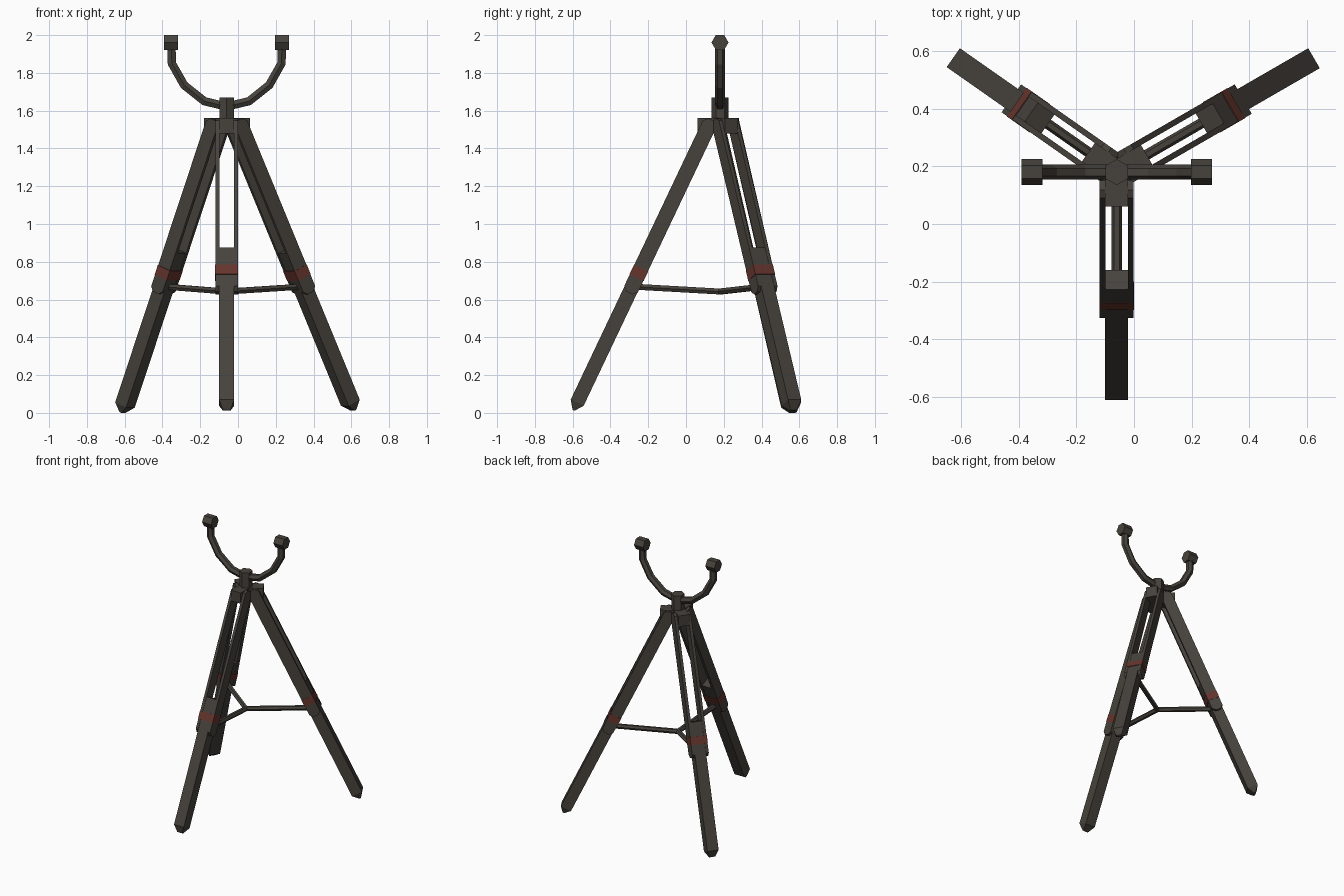
import bpy, bmesh, math
from mathutils import Matrix, Vector

if "Cube" in bpy.data.objects:
    bpy.data.objects.remove(bpy.data.objects["Cube"])

CX, CY, PZ = -0.06, 0.18, 1.52   # hub axis and leg pivot height


def material(name, rgb):
    m = bpy.data.materials.new(name)
    m.diffuse_color = (*rgb, 1)
    m.use_nodes = True
    m.node_tree.nodes["Principled BSDF"].inputs["Base Color"].default_value = m.diffuse_color
    return m


METAL = material("dark bronze metal", (0.062, 0.055, 0.045))
RED = material("dull red band", (0.13, 0.035, 0.026))


def finish(name, bm, mat, mx=Matrix()):
    bmesh.ops.recalc_face_normals(bm, faces=bm.faces)
    me = bpy.data.meshes.new(name)
    bm.to_mesh(me)
    bm.free()
    me.materials.append(mat)
    ob = bpy.data.objects.new(name, me)
    ob.matrix_world = mx
    bpy.context.collection.objects.link(ob)
    return ob


def loft(bm, rings):
    """Join closed rings of points into a capped solid."""
    vs = [[bm.verts.new(p) for p in r] for r in rings]
    n = len(vs[0])
    for a, b in zip(vs, vs[1:]):
        for i in range(n):
            j = (i + 1) % n
            bm.faces.new((a[i], a[j], b[j], b[i]))
    bm.faces.new(vs[0])
    bm.faces.new(vs[-1])


def rect(x, y, z):
    return [(x, y, z), (-x, y, z), (-x, -y, z), (x, -y, z)]


def box(bm, x0, x1, y0, y1, z0, z1):
    loft(bm, [[(x0, y0, z), (x1, y0, z), (x1, y1, z), (x0, y1, z)] for z in (z0, z1)])


def tube(name, pts, r, side, mx=Matrix()):
    """Six-sided tube along a path lying in the plane square to `side`."""
    pts = [Vector(p) for p in pts]
    side = Vector(side)
    rings = []
    for i, p in enumerate(pts):
        d0 = (p - pts[max(i - 1, 0)]).normalized()
        d1 = (pts[min(i + 1, len(pts) - 1)] - p).normalized()
        up = (d0 + d1).normalized().cross(side)
        rings.append([p + r * (side * math.cos(k * math.pi / 3) + up * math.sin(k * math.pi / 3))
                      for k in range(6)])
    bm = bmesh.new()
    loft(bm, rings)
    return finish(name, bm, METAL, mx)


# Hub post
tube("hub_post", [(CX, CY, 1.48), (CX, CY, 1.67)], 0.045, (0, 1, 0))

# U-shaped cradle and its end knobs
half = [(0.293, 1.95), (0.29, 1.85), (0.225, 1.735), (0.118, 1.65)]
path = [(-x, z) for x, z in half] + [(0, 1.622)] + [(x, z) for x, z in reversed(half)]
tube("cradle", [(CX + x, CY, z) for x, z in path], 0.026, (0, 1, 0))
for s, label in ((-1, "left"), (1, "right")):
    x = CX + s * 0.294
    tube(label + "_cradle_knob", [(x - 0.037, CY, 1.961), (x + 0.037, CY, 1.961)], 0.045, (0, 1, 0))


def leg(label, azimuth, tilt, tip_z):
    turn = Matrix.Translation((CX, CY, 0)) @ Matrix.Rotation(math.radians(azimuth), 4, 'Z')
    t = math.radians(tilt)
    mx = turn @ Matrix.Translation((0.06, 0, PZ)) @ Matrix.Rotation(-t, 4, 'Y')

    def along(z):
        return (z - PZ) / math.cos(t)

    # Hub arm
    bm = bmesh.new()
    box(bm, 0, 0.12, -0.04, 0.04, 1.48, 1.56)
    finish(label + "_hub_arm", bm, METAL, turn)

    # Pair of upper rails with rounded ends
    bm = bmesh.new()
    top, bot, w, c = 0.035, along(0.635), 0.04, 0.022
    prof = [(w, top - c), (w - c, top), (c - w, top), (-w, top - c),
            (-w, bot + c), (c - w, bot), (w - c, bot), (w, bot + c)]
    for s in (-1, 1):
        loft(bm, [[(x, s * y, z) for x, z in prof] for y in (0.039, 0.059)])
    finish(label + "_leg_rails", bm, METAL, mx)

    # Lower leg with tapered foot
    bm = bmesh.new()
    loft(bm, [rect(0.038, 0.04, along(0.86)), rect(0.038, 0.04, along(tip_z + 0.04)),
              rect(0.006, 0.02, along(tip_z))])
    finish(label + "_lower_leg", bm, METAL, mx)

    # Clamp band
    bm = bmesh.new()
    m = along(0.742)
    box(bm, -0.0415, 0.0415, -0.0605, 0.0605, m - 0.028, m + 0.028)
    finish(label + "_clamp_band", bm, RED, mx)

    # Spreader rod from the centre out to the leg
    reach = 0.06 + math.tan(t) * (PZ - 0.67) - 0.01
    tube(label + "_spreader_rod", [(-0.008, 0, 0.642), (reach, 0, 0.668)], 0.018, (0, 1, 0), turn)


leg("front", -90, 25.4, 0.014)
leg("right", 30, 25.4, 0.014)
leg("left", 145, 22.0, 0.002)
